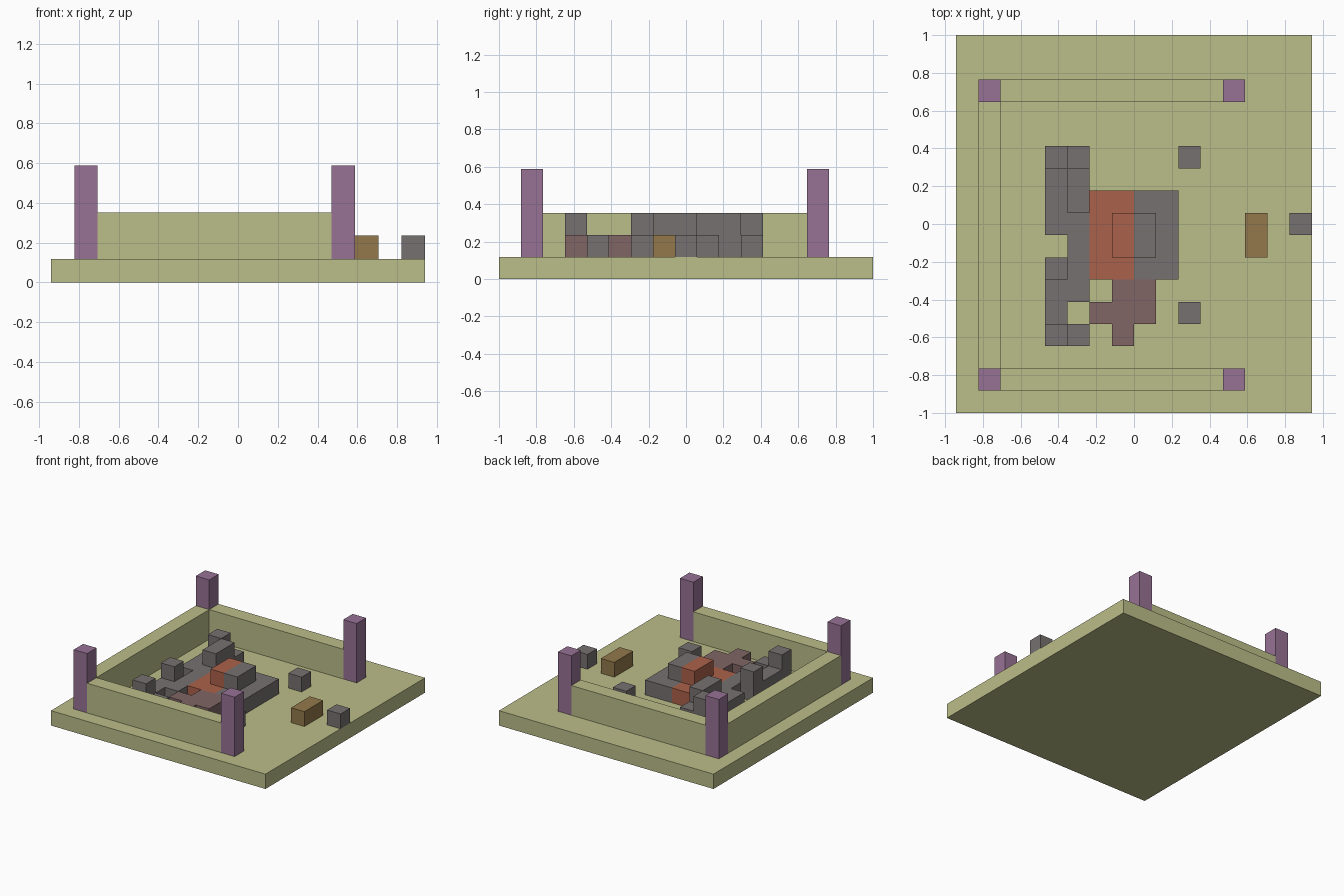
import bpy
import bmesh

cube = bpy.data.objects.get("Cube")
if cube:
    bpy.data.objects.remove(cube, do_unlink=True)

U = 2 / 17            # edge length of one block
WIDTH, DEPTH = 16, 17  # ground size in blocks


def material(name, rgb):
    mat = bpy.data.materials.new(name)
    mat.use_nodes = True
    colour = (*rgb, 1)
    mat.diffuse_color = colour
    mat.node_tree.nodes["Principled BSDF"].inputs["Base Color"].default_value = colour
    return mat


olive = material("olive", (0.50, 0.51, 0.25))
purple = material("purple", (0.31, 0.17, 0.30))
orange = material("burnt orange", (0.41, 0.12, 0.07))
mauve = material("mauve", (0.22, 0.13, 0.13))
grey = material("stone grey", (0.18, 0.165, 0.16))
brown = material("brown", (0.29, 0.19, 0.07))


def prism(name, outline, z, height, mat):
    """Extrude a floor outline given in block units."""
    bm = bmesh.new()
    verts = [bm.verts.new(((x - WIDTH / 2) * U, (y - DEPTH / 2) * U, z * U))
             for x, y in outline]
    face = bm.faces.new(verts)
    top = bmesh.ops.extrude_face_region(bm, geom=[face], use_keep_orig=True)["geom"]
    bmesh.ops.translate(bm, vec=(0, 0, height * U),
                        verts=[g for g in top if isinstance(g, bmesh.types.BMVert)])
    bmesh.ops.recalc_face_normals(bm, faces=bm.faces)
    mesh = bpy.data.meshes.new(name)
    bm.to_mesh(mesh)
    bm.free()
    mesh.materials.append(mat)
    obj = bpy.data.objects.new(name, mesh)
    bpy.context.collection.objects.link(obj)


def box(name, x, y, w, d, z, height, mat):
    prism(name, [(x, y), (x + w, y), (x + w, y + d), (x, y + d)], z, height, mat)


# Ground slab
box("ground", 0, 0, WIDTH, DEPTH, 0, 1, olive)

# Corner pillars and the walls between them
for side, y in (("front", 1), ("back", 14)):
    box(side + "_wall", 2, y, 10, 1, 1, 2, olive)
    for end, x in (("right", 1), ("left", 12)):
        box(f"{side}_{end}_pillar", x, y, 1, 1, 1, 4, purple)
box("side_wall", 1, 2, 1, 12, 1, 2, olive)

# Stepped mound in two coloured halves
for side, x, inner, mat in (("right", 6, 7, orange), ("left", 8, 8, grey)):
    box(f"mound_{side}_base", x, 6, 2, 4, 1, 1, mat)
    box(f"mound_{side}_top", inner, 7, 1, 2, 2, 1, mat)

# Broken stone row beside the mound, with raised blocks
prism("stone_row", [(4, 3), (6, 3), (6, 4), (5, 4), (5, 5), (6, 5), (6, 12),
                    (4, 12), (4, 8), (5, 8), (5, 7), (4, 7)], 1, 1, grey)
for i, (x, y, d) in enumerate([(4, 3, 1), (4, 6, 1), (5, 9, 2), (4, 11, 1)]):
    box(f"raised_stone_{i + 1}", x, y, 1, d, 2, 1, grey)

# Low jagged patch in front of the mound
prism("front_patch", [(7, 3), (8, 3), (8, 4), (9, 4), (9, 6), (7, 6),
                      (7, 5), (6, 5), (6, 4), (7, 4)], 1, 1, mauve)

# Loose blocks and the bench
for i, (x, y) in enumerate([(10, 4), (10, 11), (15, 8)]):
    box(f"loose_stone_{i + 1}", x, y, 1, 1, 1, 1, grey)
box("bench", 13, 7, 1, 2, 1, 1, brown)
